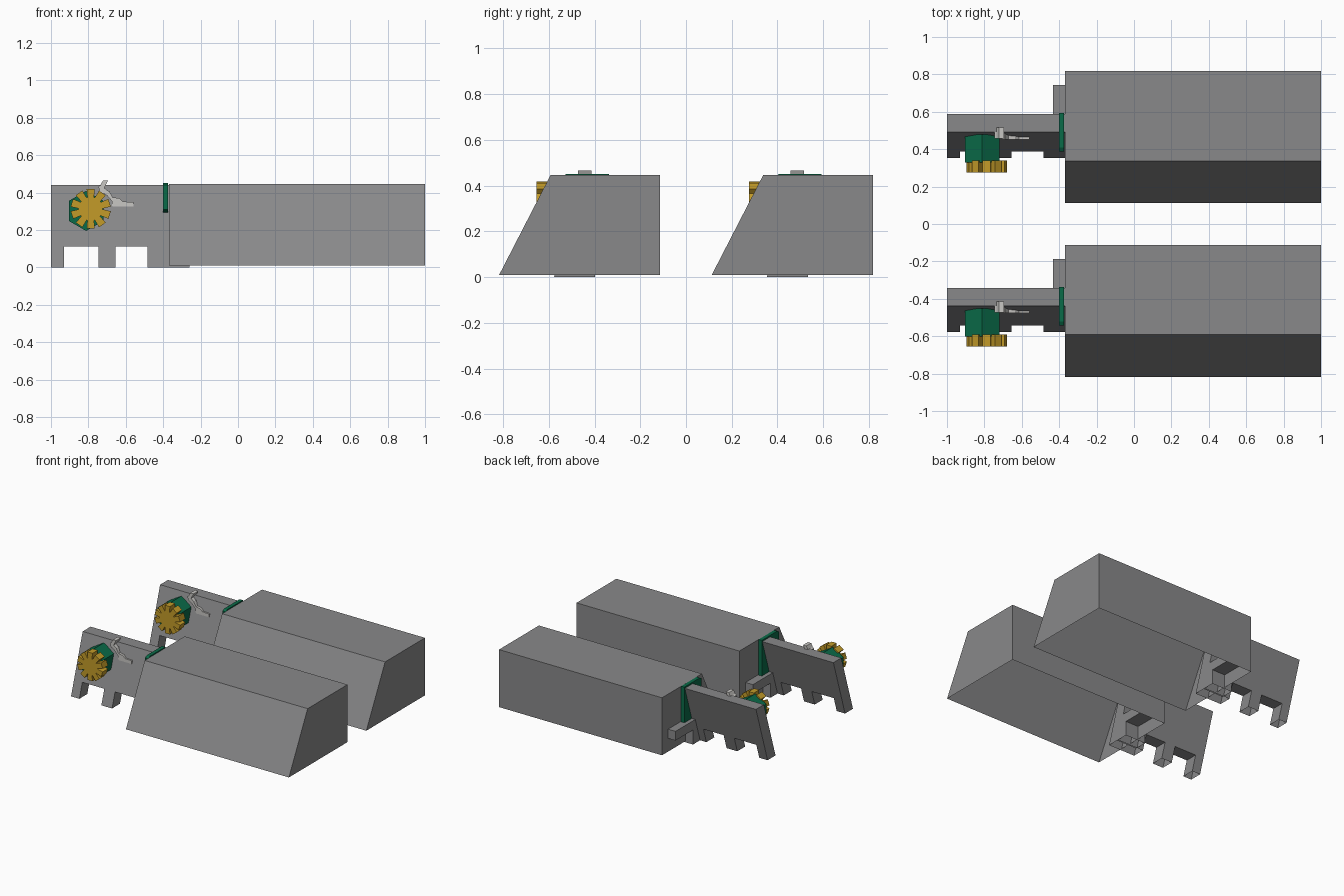
import bpy, bmesh, math

if "Cube" in bpy.data.objects:
    bpy.data.objects.remove(bpy.data.objects["Cube"])


def material(name, rgb):
    m = bpy.data.materials.new(name)
    m.diffuse_color = (*rgb, 1)
    m.use_nodes = True
    m.node_tree.nodes["Principled BSDF"].inputs["Base Color"].default_value = m.diffuse_color
    return m


GREY = material("mid grey", (0.25, 0.25, 0.255))
GREEN = material("dark green", (0.003, 0.145, 0.065))
GOLD = material("gold", (0.55, 0.33, 0.022))
PALE = material("pale grey", (0.58, 0.57, 0.55))


def prism(name, points, start, end, mat, place, open_below=False):
    """Extrude a 2D outline; place(u, v, depth) gives the 3D position."""
    bm = bmesh.new()
    rings = [[bm.verts.new(place(u, v, d)) for u, v in points] for d in (start, end)]
    bm.faces.new(rings[0])
    bm.faces.new(rings[1][::-1])
    n = len(points)
    for i in range(n):
        j = (i + 1) % n
        bm.faces.new((rings[0][i], rings[1][i], rings[1][j], rings[0][j]))
    bmesh.ops.recalc_face_normals(bm, faces=bm.faces)
    if open_below:  # hollow shell without its ground faces
        ground = [f for f in bm.faces if all(v.co.z < 0.02 for v in f.verts)]
        bmesh.ops.delete(bm, geom=ground, context='FACES')
    mesh = bpy.data.meshes.new(name)
    bm.to_mesh(mesh)
    bm.free()
    mesh.materials.append(mat)
    bpy.context.collection.objects.link(bpy.data.objects.new(name, mesh))


def polar(cx, cz, r, a):
    return (cx + r * math.cos(a), cz + r * math.sin(a))


def build(side, oy):
    py = oy - 0.007  # panel assembly sits slightly forward
    along_x = lambda y, z, x: (x, y + py, z)
    along_y = lambda x, z, y: (x, y + py, z)
    leaning = lambda x, z, d: (x, d + py - 0.105 + 0.318 * z, z)

    # long hollow body with a sloping front, open underneath
    prism(side + "_body", [(-0.352, 0.01), (0.352, 0.01), (0.352, 0.447), (-0.127, 0.447)],
          -0.37, 1.0, GREY, lambda y, z, x: (x, y + oy, z), True)

    # leaning hollow panel with notched legs, reaching into the body
    prism(side + "_panel", [(-1, 0), (-0.93, 0), (-0.93, 0.112), (-0.745, 0.112),
                            (-0.745, 0), (-0.655, 0), (-0.655, 0.112), (-0.485, 0.112),
                            (-0.485, 0), (-0.26, 0), (-0.26, 0.44), (-1, 0.44)],
          0, 0.095, GREY, leaning, True)

    # bracket behind the panel: post with a rearward beam
    prism(side + "_bracket", [(-0.02, 0), (0.075, 0), (0.075, 0.11), (0.285, 0.11),
                              (0.285, 0.18), (0.03, 0.18)],
          -0.432, -0.26, GREY, along_x, True)

    # thin end plate between panel and body
    prism(side + "_end_plate", [(-0.07, 0.31), (0.0, 0.29), (0.01, 0.18), (0.135, 0.18),
                                (0.135, 0.451), (-0.05, 0.451), (-0.07, 0.44)],
          -0.402, -0.375, GREEN, along_x)

    # hexagonal hub and gear wheel
    hub = [polar(-0.812, 0.302, 0.107, math.radians(30 + 60 * i)) for i in range(6)]
    prism(side + "_hub", hub, -0.13, 0.02, GREEN, along_y)
    gear = []
    for i in range(10):
        for deg, r in ((-16, 0.064), (-11.5, 0.108), (11.5, 0.108), (16, 0.064)):
            gear.append(polar(-0.7875, 0.3125, r, math.radians(90 + 36 * i + deg)))
    prism(side + "_gear", gear, -0.182, -0.118, GOLD, along_y)

    # bent lever: hooked head and thin arm
    prism(side + "_lever_head", [(-0.747, 0.432), (-0.738, 0.405), (-0.692, 0.38),
                                 (-0.69, 0.405), (-0.715, 0.425), (-0.695, 0.465),
                                 (-0.722, 0.465), (-0.735, 0.44)], 0.0, 0.058, PALE, along_y)
    prism(side + "_lever_arm", [(-0.705, 0.39), (-0.675, 0.355), (-0.672, 0.325), (-0.56, 0.325),
                                (-0.56, 0.349), (-0.615, 0.352), (-0.635, 0.37), (-0.67, 0.375),
                                (-0.69, 0.41)], -0.005, 0.028, PALE, along_y)


build("front", -0.465)
build("back", 0.465)
